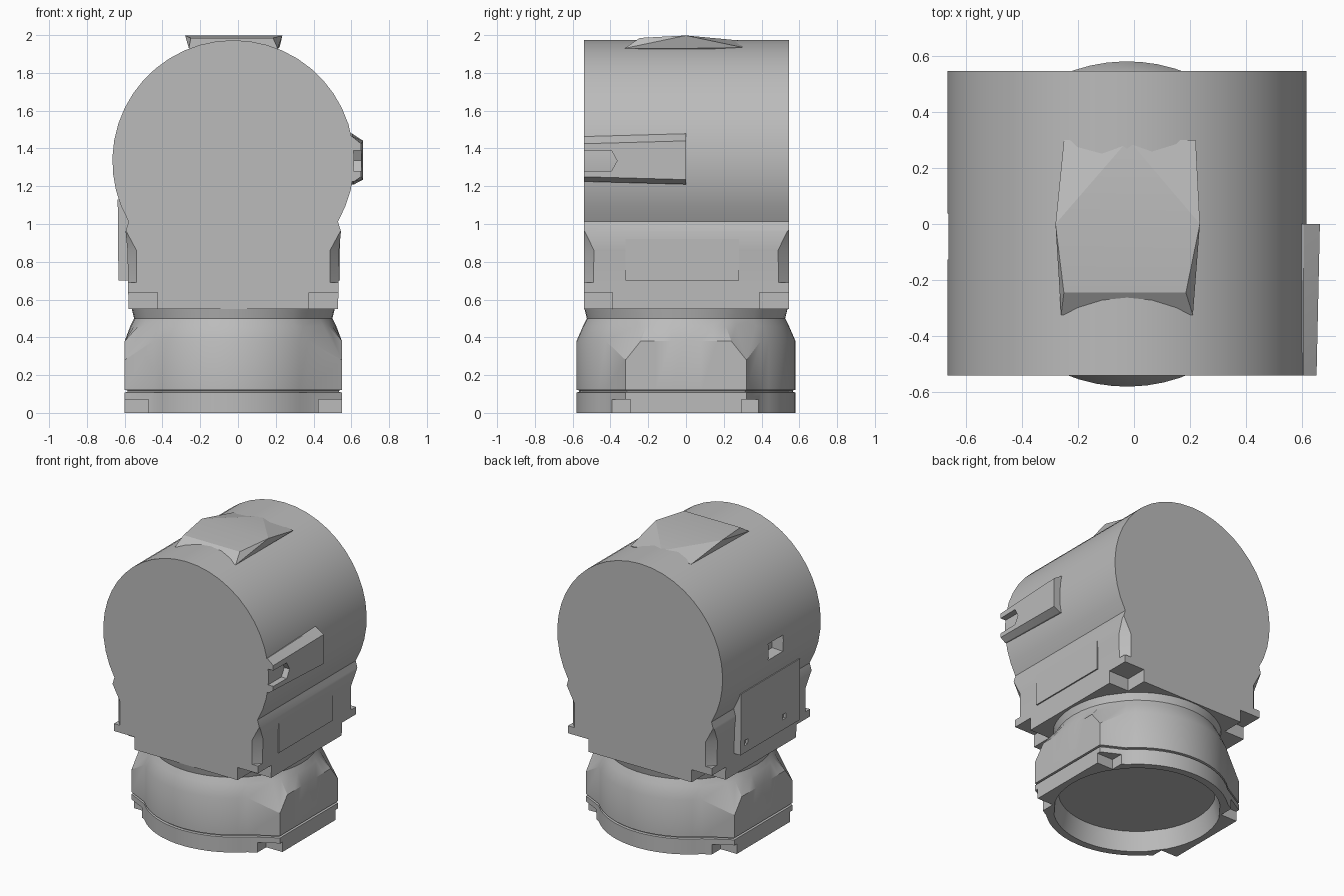
import bpy, bmesh
from math import sin, cos, radians, hypot

cube = bpy.data.objects.get("Cube")
if cube:
    bpy.data.objects.remove(cube, do_unlink=True)

CX = -0.025  # axis of the drum and the collar

grey = bpy.data.materials.new("plain grey")
grey.use_nodes = True
grey.diffuse_color = (0.5, 0.5, 0.5, 1)
grey.node_tree.nodes["Principled BSDF"].inputs["Base Color"].default_value = (0.5, 0.5, 0.5, 1)


def finish(name, bm):
    bmesh.ops.recalc_face_normals(bm, faces=bm.faces[:])
    mesh = bpy.data.meshes.new(name)
    bm.to_mesh(mesh)
    bm.free()
    mesh.materials.append(grey)
    ob = bpy.data.objects.new(name, mesh)
    bpy.context.collection.objects.link(ob)
    return ob


def hull(name, points):
    """Convex solid around a few points."""
    bm = bmesh.new()
    for p in points:
        bm.verts.new(p)
    res = bmesh.ops.convex_hull(bm, input=bm.verts[:])
    loose = [v for v in bm.verts if not v.link_faces]
    bmesh.ops.delete(bm, geom=loose, context='VERTS')
    bmesh.ops.dissolve_limit(bm, angle_limit=0.01, verts=bm.verts[:], edges=bm.edges[:])
    return finish(name, bm)


def box(name, xs, ys, zs):
    return hull(name, [(x, y, z) for x in xs for y in ys for z in zs])


def loft(name, rings):
    """Skin equal-length closed loops and cap both ends."""
    bm = bmesh.new()
    loops = [[bm.verts.new(p) for p in ring] for ring in rings]
    n = len(loops[0])
    for a, b in zip(loops, loops[1:]):
        for i in range(n):
            j = (i + 1) % n
            bm.faces.new((a[i], a[j], b[j], b[i]))
    bm.faces.new(loops[0])
    bm.faces.new(loops[-1])
    return finish(name, bm)


def carve(ob, cutters):
    for c in cutters:
        c.hide_render = True
        m = ob.modifiers.new("cut", 'BOOLEAN')
        m.operation = 'DIFFERENCE'
        m.solver = 'EXACT'
        m.object = c
    dg = bpy.context.evaluated_depsgraph_get()
    mesh = bpy.data.meshes.new_from_object(ob.evaluated_get(dg))
    ob.modifiers.clear()
    ob.data = mesh
    for c in cutters:
        bpy.data.objects.remove(c, do_unlink=True)


def smooth(ob, angle=30):
    bpy.ops.object.select_all(action='DESELECT')
    ob.select_set(True)
    bpy.context.view_layer.objects.active = ob
    bpy.ops.object.shade_smooth_by_angle(angle=radians(angle))


CORNERS = [(sx, sy) for sx in (-1, 1) for sy in (-1, 1)]

# Main drum: round top, straight lower sides, extruded front to back
profile = [(CX + 0.64 * cos(radians(a)), 1.333 + 0.64 * sin(radians(a)))
           for a in range(-30, 211, 8)]
right = [(0.53, 0.55), (0.532, 0.7), (0.535, 0.86), (0.545, 0.96)]
left = [(2 * CX - x, z) for x, z in reversed(right)]
outline = right + profile + left
housing = loft("housing", [[(x, y, z) for x, z in outline] for y in (-0.54, 0.545)])

cutters = []
for sx, sy in CORNERS:
    def at(x, y, z):
        return (CX + sx * x, sy * y, z)
    # Square notch under each corner
    cutters.append(hull("notch", [at(x, y, z) for x in (0.4, 0.7) for y in (0.39, 0.7)
                                  for z in (0.5, 0.638)]))
    # Tapering chamfer up each vertical corner
    low = [(0.485, 0.57), (0.58, 0.465), (0.7, 0.7)]
    cutters.append(hull("chamfer", [at(x, y, z) for x, y in low for z in (0.69, 0.86)]
                        + [at(0.58, 0.56, 1.02), at(0.7, 0.7, 1.02)]))
# Pocket in the right side of the drum
cutters.append(hull("pocket", [(x, -0.045 + s * w, 1.33 + t * w * 0.7)
                               for x, w in ((-0.7, 0.1), (-0.6, 0.05))
                               for s in (-1, 1) for t in (-1, 1)]))
carve(housing, cutters)
smooth(housing)

# Raised pad on top, flared outwards and fading to the back
pad = hull("top_pad", [
    (-0.26, -0.325, 1.93), (0.21, -0.325, 1.93),
    (-0.25, -0.245, 1.985), (0.185, -0.245, 1.985),
    (-0.28, 0, 1.998), (0.235, 0, 1.998),
    (-0.25, 0.3, 1.935), (0.22, 0.3, 1.935),
    (-0.24, 0, 1.92), (0.2, 0, 1.92), (-0.02, 0.3, 1.97)])
smooth(pad, 10)

# Slotted rail on the left side
rail = hull("side_rail", [
    (x, y, z) for y, dx, dz in ((-0.54, -0.012, 0.015), (0, 0, 0))
    for x, z in ((0.54, 1.21 + dz), (0.615, 1.21 + dz), (0.663 + dx, 1.235 + dz),
                 (0.663 + dx, 1.44 - dz), (0.605, 1.478 - dz), (0.54, 1.478 - dz))])
slot = hull("slot", [(x, y, z) for x in (0.6, 0.7)
                     for y, z in ((-0.6, 1.28), (-0.6, 1.39), (-0.395, 1.39),
                                  (-0.365, 1.335), (-0.395, 1.28))])
carve(rail, [slot])
smooth(rail, 20)

# Side plates: a thick one with two screw holes, and a thin one opposite
plate = hull("right_plate", [(x, y, z) for y in (-0.35, 0.3)
                             for x, z in ((-0.5, 0.7), (-0.633, 0.7), (-0.637, 1.13), (-0.5, 1.13))])
carve(plate, [box("hole", (-0.7, -0.615), (y - 0.018, y + 0.018), (z - 0.018, z + 0.018))
              for y, z in ((0.24, 0.77), (-0.18, 0.79))])
smooth(plate)
smooth(box("left_plate", (0.4, 0.541), (-0.32, 0.28), (0.7, 0.97)))

# Collar outline: round front and back, flat sides with angular corners
arc = [(0.58 * cos(radians(a)), 0.58 * sin(radians(a))) for a in range(43, 138, 6)]
side = [(-0.575, 0.32 - 0.08 * i) for i in range(9)]
half = arc + side
loop = half + [(-x, -y) for x, y in half]


def scaled(s, z):
    return [(CX + x * s, y * s, z) for x, y in loop]


def circle(r, z):
    return [(CX + x * r / hypot(x, y), y * r / hypot(x, y), z) for x, y in loop]


# Upper edge dips at the four angular corners
shoulder = [(CX + x, y, 0.28 if hypot(x, y) > 0.64 else 0.38) for x, y in loop]

collar = loft("collar", [
    circle(0.5, 0.13), circle(0.53, 0), scaled(1, 0), scaled(1, 0.108),
    scaled(0.975, 0.111), scaled(0.975, 0.119), scaled(1, 0.122),
    shoulder, circle(0.545, 0.46), circle(0.525, 0.5), circle(0.538, 0.552)])
carve(collar, [hull("foot_notch", [(CX + sx * x, sy * y, z) for x in (0.45, 0.7)
                                   for y in (0.295, 0.42) for z in (-0.1, 0.07)])
               for sx, sy in CORNERS])
smooth(collar, 25)
